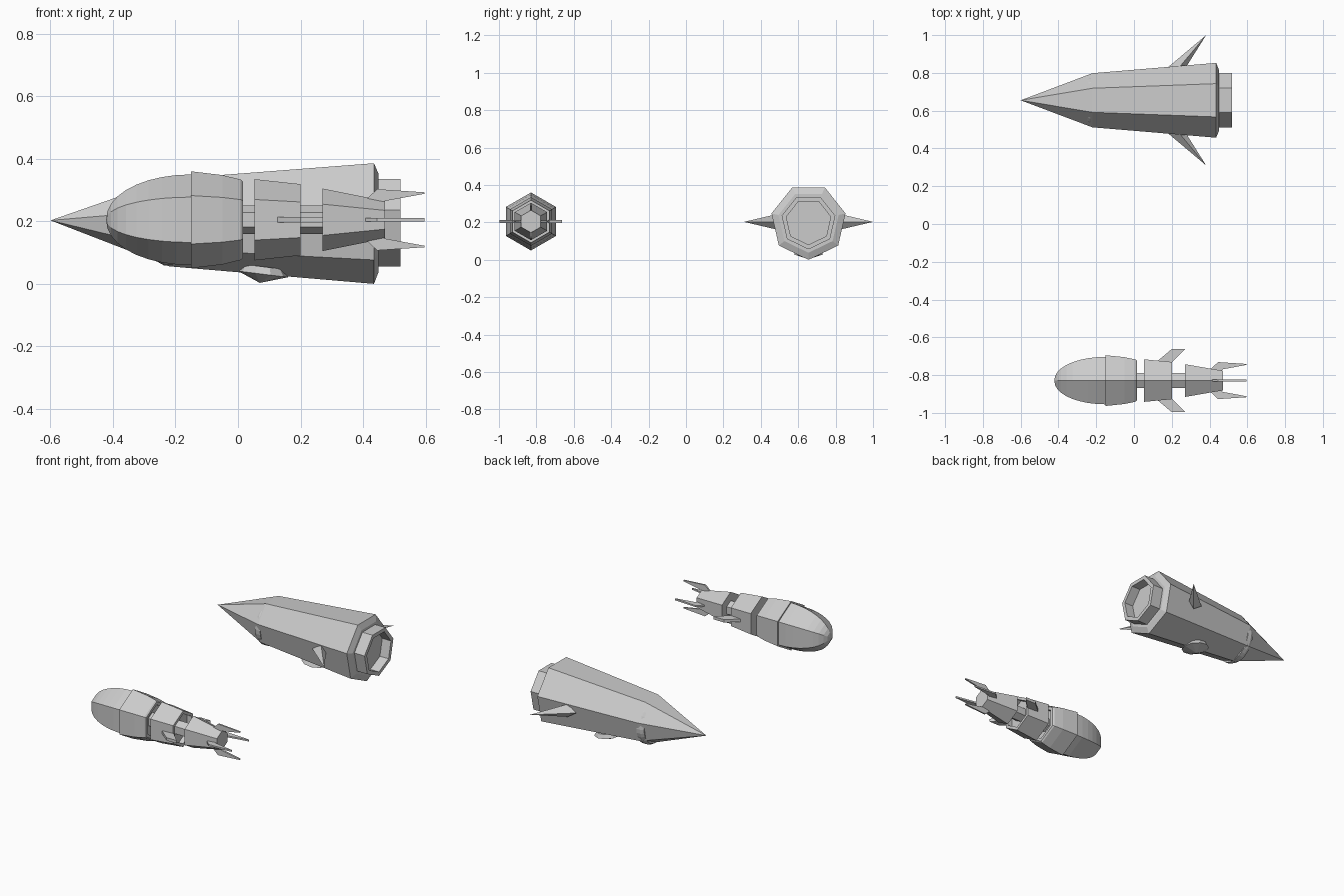
import bpy, bmesh, math
from mathutils import Vector

if "Cube" in bpy.data.objects:
    bpy.data.objects.remove(bpy.data.objects["Cube"])


def finish(name, bm):
    bmesh.ops.remove_doubles(bm, verts=bm.verts, dist=1e-5)
    bmesh.ops.recalc_face_normals(bm, faces=bm.faces)
    me = bpy.data.meshes.new(name)
    bm.to_mesh(me)
    bm.free()
    ob = bpy.data.objects.new(name, me)
    bpy.context.collection.objects.link(ob)
    return ob


def lathe(name, profile, sides, phase, cy, cz):
    """Sweep (x, radius) points round an axis parallel to x, flat faces."""
    bm = bmesh.new()
    rings = []
    for x, r in profile:
        if r == 0:
            rings.append([bm.verts.new((x, cy, cz))] * sides)
            continue
        angles = [math.radians(phase) + 2 * math.pi * i / sides for i in range(sides)]
        rings.append([bm.verts.new((x, cy + r * math.cos(a), cz + r * math.sin(a)))
                      for a in angles])
    for a, b in zip(rings, rings[1:]):
        for i in range(sides):
            j = (i + 1) % sides
            bm.faces.new(list(dict.fromkeys((a[i], a[j], b[j], b[i]))))
    for ring in (rings[0], rings[-1]):
        if ring[0] is not ring[1]:
            bm.faces.new(ring)
    return finish(name, bm)


def plate(name, outline, thick, angle, cy, cz):
    """Thin fin: (x, distance from axis) outline turned to an angle about x."""
    bm = bmesh.new()
    a = math.radians(angle)
    out = Vector((0, math.cos(a), math.sin(a)))
    side = Vector((0, -math.sin(a), math.cos(a))) * thick / 2
    lo, hi = [[bm.verts.new(Vector((x, cy, cz)) + out * r + side * s) for x, r in outline]
              for s in (-1, 1)]
    bm.faces.new(lo)
    bm.faces.new(hi)
    n = len(outline)
    for i in range(n):
        j = (i + 1) % n
        bm.faces.new((lo[i], lo[j], hi[j], hi[i]))
    return finish(name, bm)


# ---- Large seven-sided ship ----
AY, AZ = 0.655, 0.203
lathe("large_hull", [(-0.6, 0), (-0.22, 0.147), (0.435, 0.203), (0.45, 0.165)],
      7, -90, AY, AZ)
lathe("large_nozzle", [(0.44, 0.147), (0.52, 0.147), (0.52, 0.122), (0.46, 0.122)],
      7, -90, AY, AZ)
# round collar that just breaks through the nose faces
lathe("nose_collar", [(-0.255, 0.125), (-0.235, 0.136), (-0.21, 0.136)],
      32, 0, AY, AZ - 0.009)

# swept spike fins, diamond-shaped at the root
for name, s in (("large_fin_left", -1), ("large_fin_right", 1)):
    bm = bmesh.new()
    root = [bm.verts.new((x, AY + s * 0.175, AZ + z))
            for x, z in ((0.18, 0), (0.24, 0.04), (0.275, 0), (0.24, -0.04))]
    tip = bm.verts.new((0.382, AY + s * 0.345, AZ))
    bm.faces.new(root)
    for i in range(4):
        bm.faces.new((root[i], root[(i + 1) % 4], tip))
    finish(name, bm)

# belly turret: shallow double cone, tilted with the hull bottom
bm = bmesh.new()
low = bm.verts.new((0.07, AY, 0.003))
rim, top = [[bm.verts.new((0.08 + r * math.cos(t), AY + r * math.sin(t),
                           z - 0.125 * r * math.cos(t)))
             for t in (2 * math.pi * i / 10 for i in range(10))]
            for r, z in ((0.08, 0.031), (0.068, 0.055))]
for i in range(10):
    j = (i + 1) % 10
    bm.faces.new((low, rim[i], rim[j]))
    bm.faces.new((rim[i], rim[j], top[j], top[i]))
bm.faces.new(top)
finish("belly_turret", bm)

# ---- Small six-sided ship ----
BY, BZ = -0.829, 0.205
N = 9
nose = [(-0.422, 0)]
for i in range(1, N + 1):
    t = math.pi / 2 * i / N
    nose.append((-0.15 - 0.272 * math.cos(t), 0.145 * math.sin(t) ** 0.95))
lathe("small_nose", nose, 6, 90, BY, BZ)


def segment(name, profile):
    # hull ring with a shallow recess in its rear face
    x, r = profile[-1]
    lathe(name, profile + [(x, r - 0.02), (x - 0.03, r - 0.02)], 6, 90, BY, BZ)


segment("front_segment", [(-0.15, 0.155), (-0.05, 0.143), (0.008, 0.129), (0.016, 0.121)])
segment("middle_segment", [(0.052, 0.13), (0.2, 0.114)])
lathe("rear_segment", [(0.27, 0.1), (0.47, 0.06)], 6, 90, BY, BZ)
lathe("core_shaft", [(-0.05, 0.046), (0.3, 0.046)], 6, 90, BY, BZ)

# side fins and four tail fins
for i, a in enumerate((0, 180)):
    plate(f"side_fin_{i + 1}", [(0.105, 0.085), (0.125, 0.104), (0.2, 0.167),
                                (0.272, 0.167), (0.2, 0.095), (0.19, 0.085)],
          0.018, a, BY, BZ)
for i in range(4):
    plate(f"tail_fin_{i + 1}", [(0.4, 0.05), (0.41, 0.065), (0.445, 0.098),
                                (0.596, 0.088), (0.596, 0.083), (0.47, 0.06), (0.46, 0.05)],
          0.01, 90 * i, BY, BZ)
